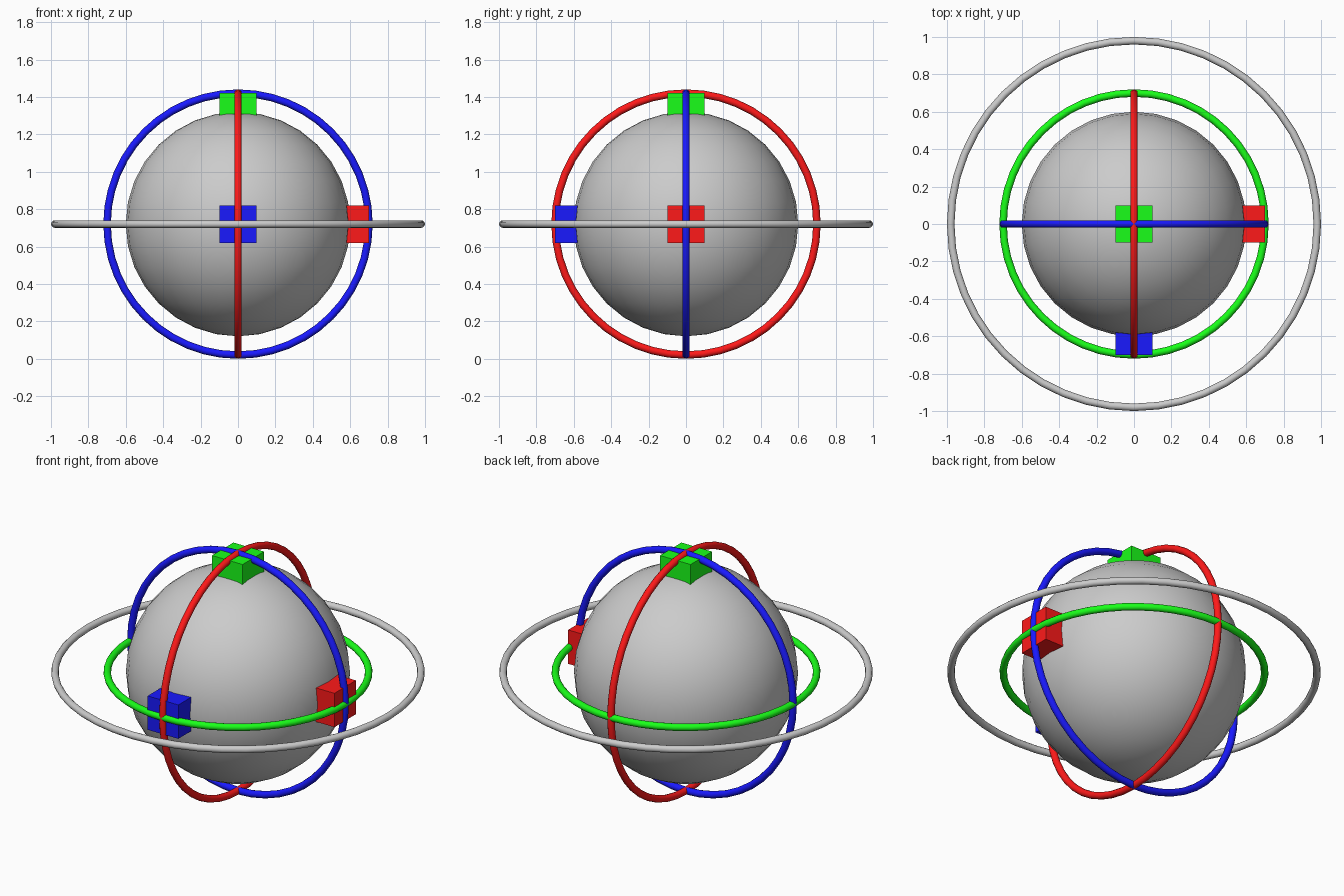
import bpy
from math import pi

if "Cube" in bpy.data.objects:
    bpy.data.objects.remove(bpy.data.objects["Cube"])

CZ = 0.72  # height of the common centre


def paint(name, color):
    m = bpy.data.materials.new(name)
    m.diffuse_color = (*color, 1)
    m.use_nodes = True
    m.node_tree.nodes["Principled BSDF"].inputs["Base Color"].default_value = m.diffuse_color
    return m


def finish(name, mat):
    ob = bpy.context.object
    ob.name = name
    if mat:
        ob.data.materials.append(mat)
    return ob


def ring(name, radius, rot=(0, 0, 0), mat=None):
    bpy.ops.mesh.primitive_torus_add(
        major_radius=radius, minor_radius=0.02, major_segments=48,
        minor_segments=12, location=(0, 0, CZ), rotation=rot)
    finish(name, mat)
    bpy.ops.object.shade_smooth()


def handle(name, offset, mat):
    x, y, z = offset
    bpy.ops.mesh.primitive_cube_add(size=0.2, location=(x, y, CZ + z))
    finish(name, mat)


red = paint("red", (1, 0.01, 0.01))
green = paint("green", (0.01, 1, 0.01))
blue = paint("blue", (0.01, 0.01, 1))

# Central ball
bpy.ops.mesh.primitive_uv_sphere_add(
    segments=32, ring_count=16, radius=0.6, location=(0, 0, CZ))
finish("ball", None)
bpy.ops.object.shade_smooth()

# Wide outer ring and one coloured ring per axis
ring("outer_ring", 0.98)
ring("red_ring", 0.70, (0, pi / 2, 0), red)
ring("blue_ring", 0.70, (pi / 2, 0, 0), blue)
ring("green_ring", 0.70, (0, 0, 0), green)

# Cube handles half sunk into the ball
handle("red_handle", (0.6, 0, 0), red)
handle("blue_handle", (0, -0.6, 0), blue)
handle("green_handle", (0, 0, 0.6), green)
